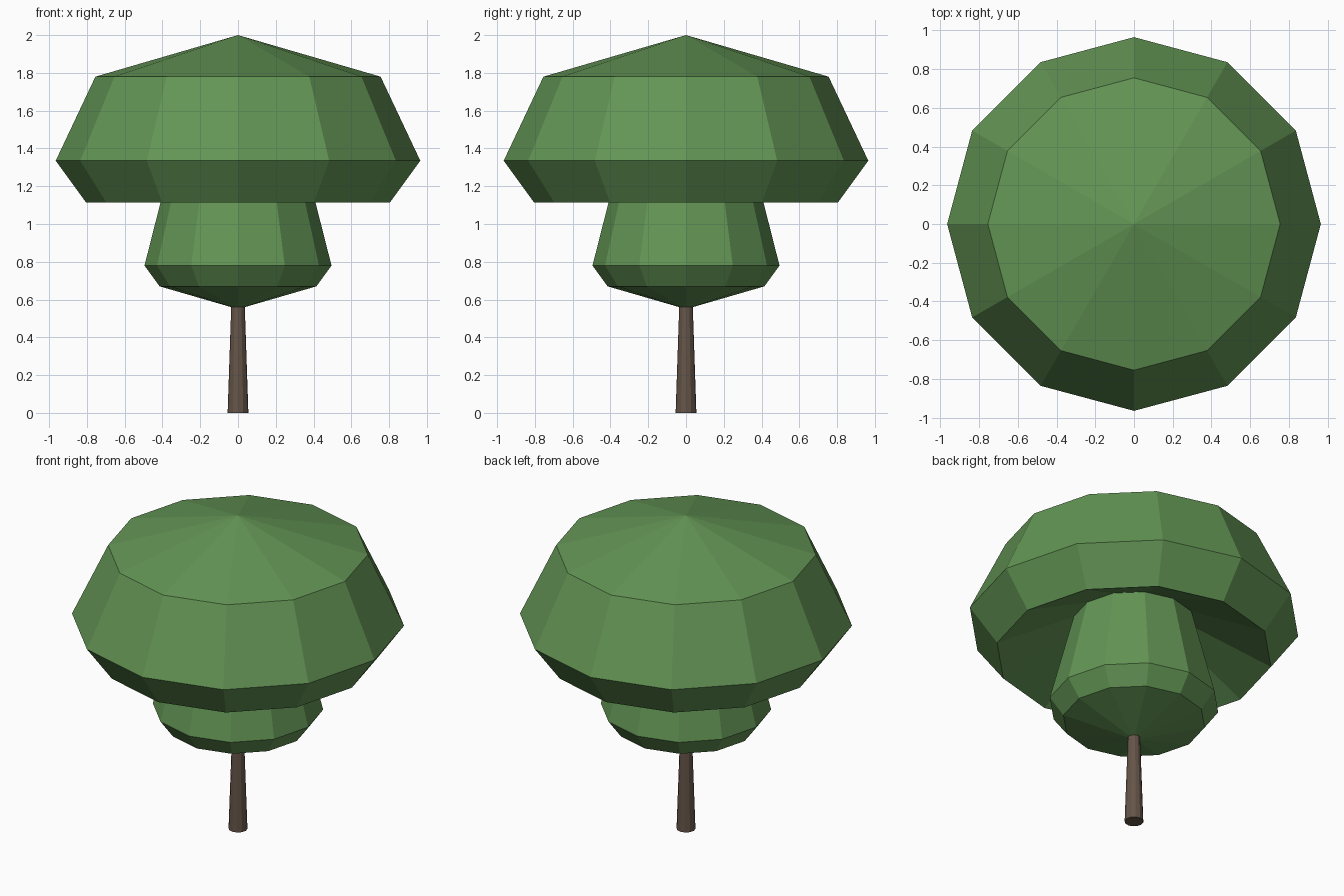
import bpy, bmesh
from math import cos, sin, tau

if "Cube" in bpy.data.objects:
    bpy.data.objects.remove(bpy.data.objects["Cube"])

SIDES = 12


def lathe(name, profile, color):
    """Flat-shaded 12-sided solid of revolution from (radius, z) points; radius 0 is a tip."""
    bm = bmesh.new()
    rings = []
    for r, z in profile:
        if r == 0:
            rings.append([bm.verts.new((0, 0, z))] * SIDES)
        else:
            rings.append([bm.verts.new((r * cos(tau * i / SIDES), r * sin(tau * i / SIDES), z))
                          for i in range(SIDES)])
    for a, b in zip(rings, rings[1:]):
        for i in range(SIDES):
            j = (i + 1) % SIDES
            bm.faces.new(list(dict.fromkeys([a[i], a[j], b[j], b[i]])))
    bmesh.ops.recalc_face_normals(bm, faces=bm.faces)
    mesh = bpy.data.meshes.new(name)
    bm.to_mesh(mesh)
    bm.free()
    mat = bpy.data.materials.new(name + "_color")
    mat.diffuse_color = (*color, 1)
    mat.use_nodes = True
    mat.node_tree.nodes["Principled BSDF"].inputs["Base Color"].default_value = mat.diffuse_color
    mesh.materials.append(mat)
    obj = bpy.data.objects.new(name, mesh)
    bpy.context.collection.objects.link(obj)
    return obj


# Tapered trunk, closed at the ground, meeting the foliage at its top ring
lathe("trunk", [(0, 0), (0.055, 0), (0.036, 0.56)], (0.13, 0.09, 0.065))

# Two-tier foliage: small lower tier, recessed underside, wide upper tier
lathe("foliage", [(0.036, 0.56), (0.415, 0.67), (0.495, 0.78), (0.354, 1.335),
                  (0.805, 1.115), (0.965, 1.335), (0.755, 1.78), (0, 2.0)],
      (0.125, 0.30, 0.09))
